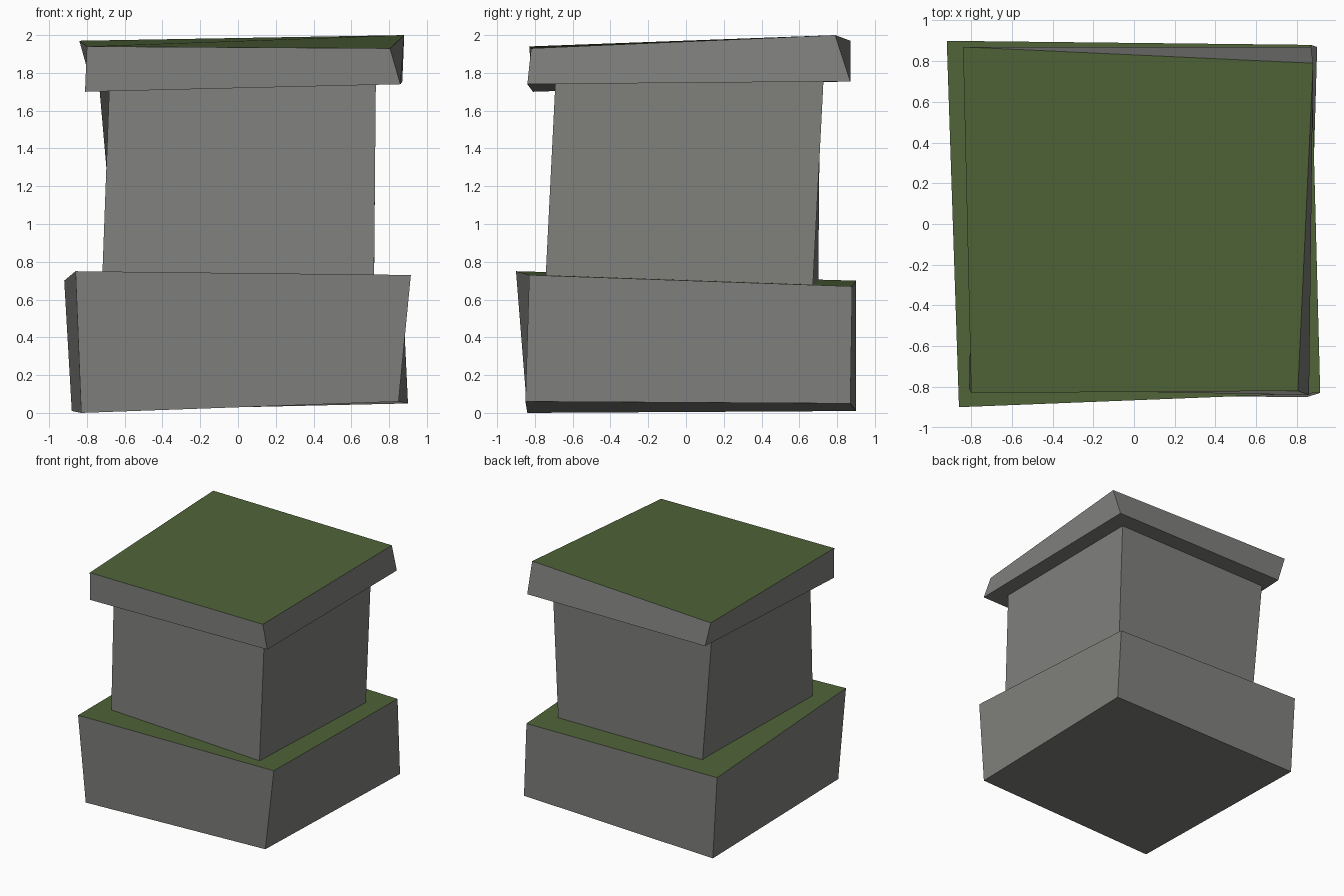
import bpy
import bmesh

if "Cube" in bpy.data.objects:
    bpy.data.objects.remove(bpy.data.objects["Cube"])


def material(name, rgb):
    m = bpy.data.materials.new(name)
    m.diffuse_color = (*rgb, 1)
    m.use_nodes = True
    m.node_tree.nodes["Principled BSDF"].inputs["Base Color"].default_value = m.diffuse_color
    return m


stone = material("stone grey", (0.215, 0.215, 0.205))
moss = material("moss green", (0.080, 0.127, 0.040))


def skewed_block(name, bottom, top, mossy):
    """Hand-hewn block: corner loops run front left, front right, back right, back left."""
    bm = bmesh.new()
    lo = [bm.verts.new(p) for p in bottom]
    hi = [bm.verts.new(p) for p in top]
    bm.faces.new(lo[::-1])
    lid = bm.faces.new(hi)
    for i in range(4):
        j = (i + 1) % 4
        bm.faces.new((lo[i], lo[j], hi[j], hi[i]))
    lid.material_index = 1 if mossy else 0
    mesh = bpy.data.meshes.new(name)
    bm.to_mesh(mesh)
    bm.free()
    mesh.materials.append(stone)
    mesh.materials.append(moss)
    obj = bpy.data.objects.new(name, mesh)
    bpy.context.collection.objects.link(obj)
    return obj


# Wide foundation block with a mossy ledge
skewed_block(
    "base_block",
    [(-0.83, -0.84, 0.00), (0.85, -0.85, 0.06), (0.90, 0.87, 0.05), (-0.88, 0.90, 0.01)],
    [(-0.86, -0.90, 0.75), (0.915, -0.83, 0.73), (0.87, 0.88, 0.67), (-0.92, 0.90, 0.70)],
    True)

# Narrower shaft, sunk slightly into the blocks above and below
skewed_block(
    "shaft",
    [(-0.72, -0.66, 0.68), (0.72, -0.745, 0.68), (0.72, 0.67, 0.64), (-0.64, 0.70, 0.65)],
    [(-0.68, -0.68, 1.76), (0.73, -0.69, 1.78), (0.73, 0.73, 1.80), (-0.74, 0.71, 1.79)],
    False)

# Overhanging slab with a mossy top
skewed_block(
    "cap_slab",
    [(-0.81, -0.81, 1.70), (0.86, -0.84, 1.74), (0.87, 0.87, 1.755), (-0.78, 0.86, 1.755)],
    [(-0.80, -0.83, 1.94), (0.805, -0.82, 1.93), (0.88, 0.79, 2.00), (-0.84, 0.87, 1.97)],
    True)
